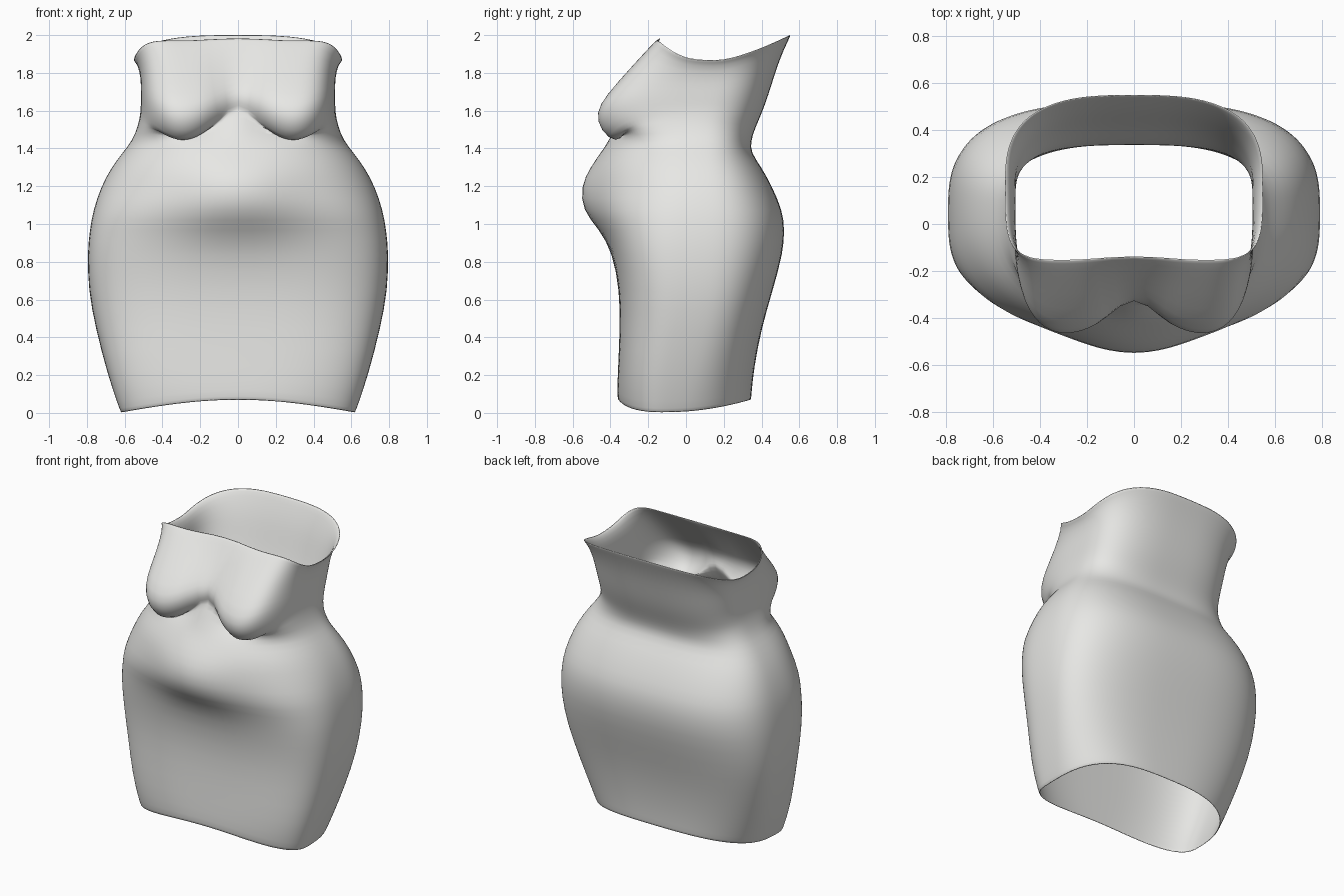
import bpy
import bmesh
from math import sin, cos, pi, exp, copysign

cube = bpy.data.objects.get("Cube")
if cube:
    bpy.data.objects.remove(cube, do_unlink=True)

SEGMENTS = 64

# Skirt rings: height, half width, front depth, back depth
SKIRT = [
    (0.0, 0.62, -0.36, 0.345),
    (0.04, 0.635, -0.365, 0.347),
    (0.2, 0.69, -0.36, 0.36),
    (0.45, 0.755, -0.35, 0.40),
    (0.65, 0.793, -0.352, 0.46),
    (0.85, 0.798, -0.385, 0.515),
    (0.97, 0.785, -0.425, 0.522),
    (1.07, 0.768, -0.475, 0.512),
    (1.2, 0.725, -0.485, 0.455),
    (1.3, 0.67, -0.475, 0.40),
    (1.38, 0.61, -0.44, 0.342),
    (1.44, 0.56, -0.405, 0.345),
]

# Bodice rings: half width, front depth, back depth,
# front / side / back heights, then bust depth and bust height
BODICE = [
    (0.53, -0.345, 0.36, 1.60, 1.52, 1.49, -0.32, 1.49),
    (0.52, -0.31, 0.385, 1.65, 1.57, 1.55, -0.365, 1.42),
    (0.515, -0.295, 0.41, 1.68, 1.61, 1.61, -0.455, 1.49),
    (0.515, -0.28, 0.435, 1.72, 1.66, 1.68, -0.48, 1.59),
    (0.515, -0.255, 0.46, 1.77, 1.71, 1.76, -0.425, 1.68),
    (0.515, -0.21, 0.495, 1.85, 1.77, 1.87, -0.30, 1.82),
    (0.53, -0.15, 0.54, 1.96, 1.84, 1.97, -0.18, 1.95),
    (0.555, -0.135, 0.555, 1.99, 1.862, 2.0, -0.155, 1.975),
]


def outline(half_width, front, back, middle, front_power, back_power):
    """Rounded-box outline; yields x, y and the signed front/back share."""
    for i in range(SEGMENTS):
        a = 2 * pi * i / SEGMENTS
        c, s = cos(a), sin(a)
        power = back_power if s > 0 else front_power
        x = half_width * copysign(abs(c) ** (2 / power), c)
        share = copysign(abs(s) ** (2 / power), s)
        depth = back - middle if s > 0 else middle - front
        yield x, middle + depth * share, share


def skirt_ring(z, half_width, front, back):
    points = []
    # The widest line starts further forward at the hem, and the
    # front is boxier over the thighs than over the belly
    middle = 0.05 - 0.16 * max(0, 1 - z / 0.5)
    power = 2.3 + 0.9 * min(1, z / 0.3 + 0.3, max(0, (1.2 - z) / 0.35))
    for x, y, share in outline(half_width, front, back, middle, power, 2.9):
        # Rounded belly, and a hem that arches at front and back
        if share < 0:
            y -= 0.09 * exp(-((z - 1.13) / 0.17) ** 2 - (x / 0.27) ** 2)
        arch = max(cos(pi / 2 * x / half_width), max(0, share) ** 2)
        points.append((x, y, z + 0.068 * arch * max(0, 1 - z / 0.45)))
    return points


def bodice_ring(half_width, front, back, z_front, z_side, z_back, bust_y, bust_z):
    points = []
    # The widest line drifts backwards towards the flared rim
    rise = max(0, (z_side - 1.5) / 0.36)
    middle = 0.04 + 0.12 * rise
    for x, y, share in outline(half_width, front, back, middle, 2.5 + 2 * rise, 2.9):
        if share < 0:
            z = z_side + (z_front - z_side) * abs(share) ** 3
            across = min(1, abs(x) / half_width)
            w = max(0, sin(pi * across ** 1.2))
            y += (bust_y - y) * w ** 0.6
            z += (bust_z - z) * w ** 0.85
        else:
            z = z_side + (z_back - z_side) * share ** 1.4
        points.append((x, y, z))
    return points


# Loft the dress as one open tube
bm = bmesh.new()
rings = [skirt_ring(*row) for row in SKIRT] + [bodice_ring(*row) for row in BODICE]
loops = [[bm.verts.new(p) for p in ring] for ring in rings]
for low, high in zip(loops, loops[1:]):
    for i in range(SEGMENTS):
        j = (i + 1) % SEGMENTS
        bm.faces.new((low[i], low[j], high[j], high[i]))

mesh = bpy.data.meshes.new("strapless_dress")
bm.to_mesh(mesh)
bm.free()
dress = bpy.data.objects.new("strapless_dress", mesh)
bpy.context.collection.objects.link(dress)

# Plain pale cloth
cloth = bpy.data.materials.new("pale_grey_cloth")
cloth.use_nodes = True
color = (0.8, 0.8, 0.78, 1)
cloth.diffuse_color = color
cloth.node_tree.nodes["Principled BSDF"].inputs["Base Color"].default_value = color
mesh.materials.append(cloth)

# Thin fabric thickness and smooth surface
fabric = dress.modifiers.new("fabric_thickness", "SOLIDIFY")
fabric.thickness = 0.008
fabric.offset = -1
smooth = dress.modifiers.new("soft_surface", "SUBSURF")
smooth.levels = smooth.render_levels = 1

bpy.context.view_layer.objects.active = dress
dress.select_set(True)
bpy.ops.object.shade_smooth()
